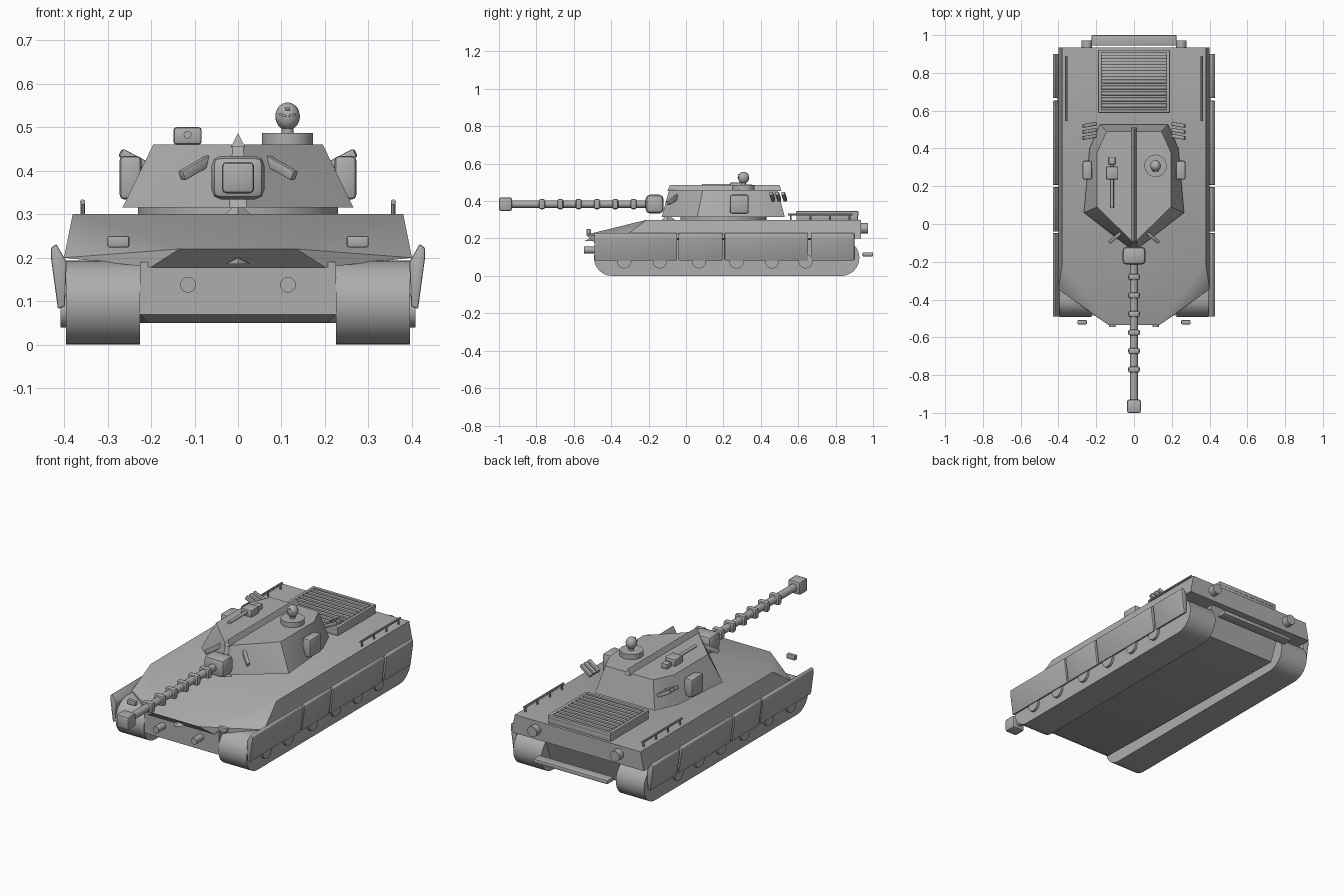
import bpy, bmesh, math
from mathutils import Vector, Matrix

if "Cube" in bpy.data.objects:
    bpy.data.objects.remove(bpy.data.objects["Cube"], do_unlink=True)

GREY = (0.42, 0.42, 0.42, 1)
mat = bpy.data.materials.new("plain grey")
mat.use_nodes = True
mat.diffuse_color = GREY
mat.node_tree.nodes["Principled BSDF"].inputs["Base Color"].default_value = GREY


def finish(name, bm, bevel=0, segs=2):
    if bevel:
        bmesh.ops.bevel(bm, geom=bm.edges[:], offset=bevel, segments=segs,
                        affect='EDGES', profile=0.5)
    bmesh.ops.recalc_face_normals(bm, faces=bm.faces[:])
    mesh = bpy.data.meshes.new(name)
    bm.to_mesh(mesh)
    bm.free()
    mesh.materials.append(mat)
    mesh.shade_smooth()
    mesh.set_sharp_from_angle(angle=math.radians(32))
    ob = bpy.data.objects.new(name, mesh)
    bpy.context.collection.objects.link(ob)
    return ob


def hull(name, pts, bevel=0, mirror=False):
    """Convex solid around the points, optionally mirrored across x."""
    bm = bmesh.new()
    for x, y, z in pts:
        for s in ((1, -1) if mirror else (1,)):
            bm.verts.new((s * x, y, z))
    bmesh.ops.convex_hull(bm, input=bm.verts[:])
    bmesh.ops.dissolve_limit(bm, angle_limit=0.02, verts=bm.verts[:], edges=bm.edges[:])
    return finish(name, bm, bevel)


def box(name, centre, size, bevel=0.0, segs=2, rot=None):
    bm = bmesh.new()
    bmesh.ops.create_cube(bm, size=1)
    bmesh.ops.scale(bm, vec=size, verts=bm.verts[:])
    m = Matrix.Translation(centre) @ (rot or Matrix())
    bmesh.ops.transform(bm, matrix=m, verts=bm.verts[:])
    return finish(name, bm, bevel, segs)


def aim(a, b):
    return (b - a).to_track_quat('Z', 'Y').to_matrix().to_4x4()


def bar(name, a, b, w, h, bevel=0.004):
    a, b = Vector(a), Vector(b)
    return box(name, (a + b) / 2, (w, h, (b - a).length), bevel, 2, aim(a, b))


def rod(name, a, b, r, n=20, r2=None):
    a, b = Vector(a), Vector(b)
    bm = bmesh.new()
    bmesh.ops.create_cone(bm, cap_ends=True, segments=n, radius1=r,
                          radius2=r if r2 is None else r2, depth=(b - a).length,
                          matrix=Matrix.Translation((a + b) / 2) @ aim(a, b))
    return finish(name, bm)


# Hull
hull("upper_hull", [(.38, .935, .30), (.38, -.21, .30), (.135, -.535, .22),
                    (.40, .935, .20), (.40, -.345, .20), (.20, -.49, .178)], mirror=True)
hull("lower_hull", [(.225, -.485, .19), (.225, -.485, .07), (.205, -.45, .05),
                    (.225, -.44, .07), (.225, .84, .05), (.225, .90, .20)], mirror=True)

# Running gear and side skirts
SKIRT = [(.418, .232), (.43, .222), (.43, .20), (.414, .082), (.398, .088), (.394, .19)]
PANELS = [(-.49, -.048), (-.04, .195), (.207, .653), (.667, .90)]
for side, s in (("left", 1), ("right", -1)):
    arc = []
    for cy, start in ((-.395, 90), (.83, -90)):
        for i in range(17):
            t = math.radians(start + i * 180 / 16)
            arc.append((cy + .097 * math.cos(t), .097 + .097 * math.sin(t)))
    hull(side + "_track", [(s * x, y, z) for x in (.225, .395) for y, z in arc])
    for i, (y0, y1) in enumerate(PANELS):
        hull(f"{side}_skirt_{i}", [(s * x, y, z) for y in (y0, y1) for x, z in SKIRT], .004)
    for i, y in enumerate((-.33, -.14, .07, .27, .46, .64)):
        rod(f"{side}_wheel_{i}", (s * .39, y, .078), (s * .408, y, .078), .038, 24)

    # Front and rear fittings
    box(side + "_headlight", (s * .275, -.52, .237), (.05, .022, .026), .004)
    rod(side + "_front_lamp", (s * .115, -.545, .138), (s * .115, -.48, .138), .018, 24)
    rod(side + "_rear_lamp", (s * .25, .92, .255), (s * .25, .972, .255), .028, 24)

    # Deck handrail
    rod(side + "_rail", (s * .357, .545, .328), (s * .357, .89, .328), .006, 10)
    for i in range(4):
        y = .56 + i * .105
        rod(f"{side}_rail_post_{i}", (s * .357, y, .295), (s * .357, y, .328), .005, 10)

    # Turret fittings
    box(side + "_turret_box", (s * .247, .285, .384), (.05, .10, .10), .01)
    bar(side + "_sight_bar", (s * .13, -.097, .388), (s * .062, -.04, .427), .018, .024)
    for i in range(3):
        y = .455 + i * .032
        bar(f"{side}_smoke_tube_{i}", (s * .20, y + .012, .405), (s * .27, y, .442), .02, .02)

# Nose hook and rear step
hull("nose_hook", [(.028, -.515, .186), (.028, -.49, .186), (0, -.545, .186),
                   (0, -.515, .2)], mirror=True)
box("rear_step", (0, .972, .115), (.45, .056, .022), .005)

# Engine cover with slats
box("engine_cover", (0, .755, .313), (.38, .33, .04), .006)
for y in (.597, .913):
    box("engine_frame_end", (0, y, .335), (.38, .018, .022), .004)
for s in (1, -1):
    box("engine_frame_side", (s * .181, .755, .335), (.018, .33, .022), .004)
for i in range(9):
    box(f"engine_slat_{i}", (0, .627 + i * .032, .339), (.345, .020, .018), .005)

# Turret
rod("turret_ring", (0, .2, .29), (0, .2, .318), .23, 48)
hull("turret", [(.18, .528, .316), (.235, .40, .316), (.265, .06, .316), (.02, -.13, .316),
                (.145, .49, .46), (.195, .38, .46), (.195, .09, .46), (.012, -.09, .46)],
     mirror=True)
hull("turret_ridge", [(.016, -.10, .455), (.016, .51, .455), (0, -.085, .487),
                      (0, .50, .487)], mirror=True)
hull("turret_chin", [(.035, -.10, .295), (0, -.135, .295), (0, -.10, .327),
                     (0, -.10, .265), (0, -.05, .295)], mirror=True)

# Gun
box("mantlet", (0, -.168, .384), (.122, .095, .10), .022)
rod("barrel", (0, -.15, .384), (0, -.96, .384), .02, 24)
for i in range(6):
    box(f"barrel_ring_{i}", (0, -.28 - i * .098, .384), (.062, .032, .056), .011)
box("muzzle", (0, -.965, .384), (.074, .07, .072), .01)

# Cupola and crew head
CX, CY, HZ = .114, .308, .525
rod("cupola", (CX, CY, .45), (CX, CY, .487), .059, 40)
bm = bmesh.new()
bmesh.ops.create_uvsphere(bm, u_segments=24, v_segments=14, radius=.03)
bmesh.ops.scale(bm, vec=(.94, 1, 1.06), verts=bm.verts[:])
bmesh.ops.translate(bm, vec=(CX, CY, HZ), verts=bm.verts[:])
finish("crew_head", bm)
rod("crew_neck", (CX, CY, .48), (CX, CY, .505), .014, 16)
for s in (1, -1):
    bar("crew_brow", (CX + s * .004, CY - .03, HZ), (CX + s * .018, CY - .026, HZ + .005),
        .005, .005, .001)
box("crew_cap_badge", (CX, CY - .026, HZ + .017), (.012, .008, .006), .001)

# Roof gun
box("roof_gun_body", (-.116, .27, .48), (.065, .07, .04), .007)
rod("roof_gun_barrel", (-.116, .25, .483), (-.116, .085, .483), .009, 16)
box("roof_gun_ammo", (-.116, .335, .475), (.036, .04, .028), .005)
rod("roof_gun_link", (-.116, .29, .475), (-.116, .33, .475), .008, 12)
